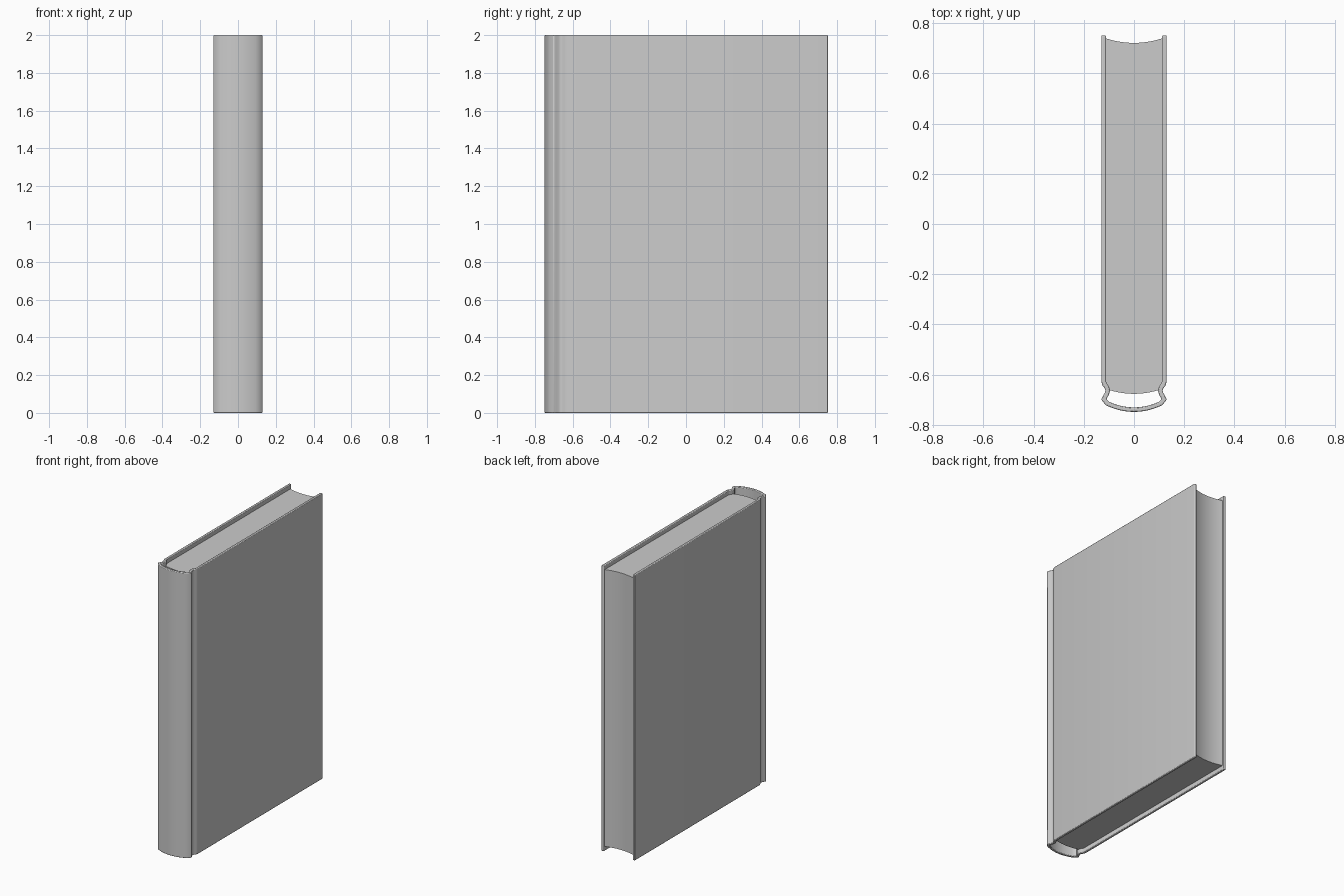
import bpy, bmesh
from mathutils import Vector

if "Cube" in bpy.data.objects:
    bpy.data.objects.remove(bpy.data.objects["Cube"])


def extrude_outline(name, outline, z0, z1, bevel=0.0):
    bm = bmesh.new()
    face = bm.faces.new([bm.verts.new((x, y, z0)) for x, y in outline])
    up = bmesh.ops.extrude_face_region(bm, geom=[face])["geom"]
    bmesh.ops.translate(bm, vec=(0, 0, z1 - z0),
                        verts=[g for g in up if isinstance(g, bmesh.types.BMVert)])
    bmesh.ops.recalc_face_normals(bm, faces=bm.faces)
    mesh = bpy.data.meshes.new(name)
    bm.to_mesh(mesh)
    bm.free()
    obj = bpy.data.objects.new(name, mesh)
    bpy.context.collection.objects.link(obj)
    bpy.ops.object.select_all(action='DESELECT')
    obj.select_set(True)
    bpy.context.view_layer.objects.active = obj
    bpy.ops.object.shade_smooth_by_angle(angle=0.7)
    if bevel:
        mod = obj.modifiers.new("soft_edges", 'BEVEL')
        mod.width = bevel
        mod.segments = 2
        mod.limit_method = 'ANGLE'
        mod.angle_limit = 0.9
    return obj


def thicken(path, t):
    # offset an open path to both sides with mitred joints
    pts = [Vector(p) for p in path]
    left, right = [], []
    for i, p in enumerate(pts):
        a = (p - pts[max(i - 1, 0)])
        b = (pts[min(i + 1, len(pts) - 1)] - p)
        a = (a if a.length else b).normalized()
        b = (b if b.length else a).normalized()
        na, nb = Vector((-a.y, a.x)), Vector((-b.y, b.x))
        n = (na + nb).normalized()
        d = n * (t / 2 / max(n.dot(na), 0.6))
        left.append(p + d)
        right.append(p - d)
    return left + right[::-1]


def arc(half, y_edge, y_mid, n=12):
    # shallow curve from -half to +half
    return [(half * u, y_mid + (y_edge - y_mid) * u * u)
            for u in (2 * i / n - 1 for i in range(n + 1))]


# cover: board, hinge groove and rounded spine in one bent sheet
side = [(-0.121, 0.752), (-0.121, -0.628), (-0.117, -0.640), (-0.108, -0.652),
        (-0.105, -0.664), (-0.108, -0.676), (-0.115, -0.688), (-0.120, -0.699)]
spine = arc(0.107, -0.715, -0.740)
path = side + spine + [(-x, y) for x, y in reversed(side)]
extrude_outline("cover", thicken(path, 0.018), 0, 2, bevel=0.004)

# page block: hollow fore edge and rounded back
back = arc(0.098, -0.662, -0.677)
fore = arc(0.112, 0.74, 0.722)
pages = [(-0.112, -0.63)] + back + [(0.112, -0.63)] + fore[::-1]
extrude_outline("pages", pages, 0.03, 1.97)
